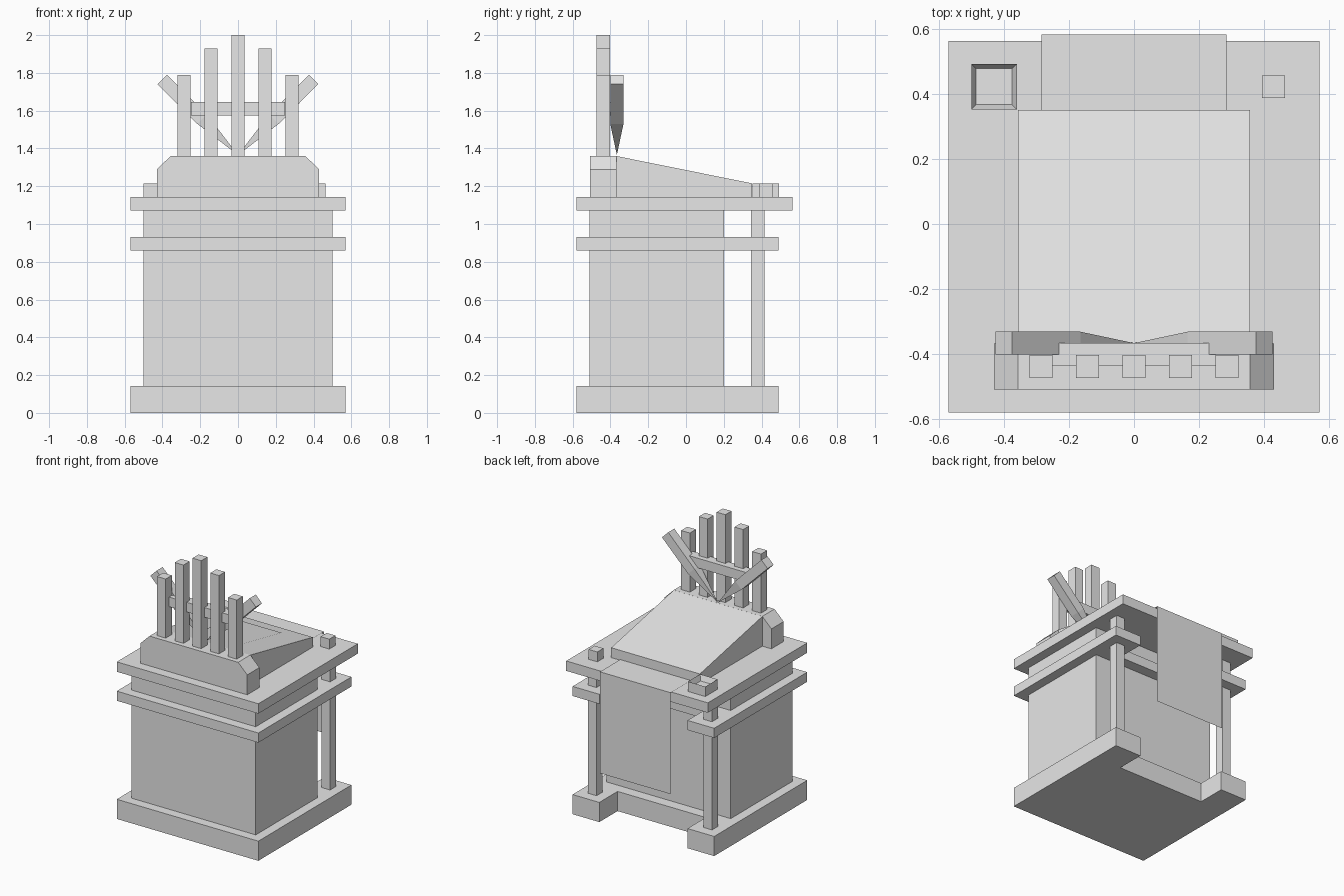
import bpy
import bmesh
from mathutils import Vector

cube = bpy.data.objects.get("Cube")
if cube:
    bpy.data.objects.remove(cube, do_unlink=True)

stone = bpy.data.materials.new("plain_grey")
stone.use_nodes = True
stone.diffuse_color = (0.8, 0.8, 0.8, 1)
stone.node_tree.nodes["Principled BSDF"].inputs["Base Color"].default_value = (0.8, 0.8, 0.8, 1)


def finish(name, bm):
    mesh = bpy.data.meshes.new(name)
    bm.to_mesh(mesh)
    bm.free()
    mesh.materials.append(stone)
    obj = bpy.data.objects.new(name, mesh)
    bpy.context.collection.objects.link(obj)
    return obj


def prism(name, profile, axis, lo, hi):
    """Extrude a 2D profile along one axis from lo to hi."""
    def place(a, b, c):
        return {"x": (c, a, b), "y": (a, c, b), "z": (a, b, c)}[axis]
    bm = bmesh.new()
    face = bm.faces.new([bm.verts.new(place(a, b, lo)) for a, b in profile])
    out = bmesh.ops.extrude_face_region(bm, geom=[face])
    verts = [g for g in out["geom"] if isinstance(g, bmesh.types.BMVert)]
    bmesh.ops.translate(bm, verts=verts, vec=Vector(place(0, 0, hi - lo)))
    bmesh.ops.recalc_face_normals(bm, faces=bm.faces)
    return finish(name, bm)


def box(name, x0, x1, y0, y1, z0, z1):
    return prism(name, [(x0, y0), (x1, y0), (x1, y1), (x0, y1)], "z", z0, z1)


def sheet(name, rows):
    """Thin single-sided strip spanning the given (half width, y, z) rows."""
    bm = bmesh.new()
    pairs = [[bm.verts.new((s * w, y, z)) for s in (-1, 1)] for w, y, z in rows]
    for a, b in zip(pairs, pairs[1:]):
        bm.faces.new((a[0], a[1], b[1], b[0]))
    return finish(name, bm)


# Plinth and upper ledge, notched at the back
W, F, B = 0.57, -0.58, 0.49
notched = [(-W, F), (W, F), (W, B), (0.355, B), (0.355, 0.28),
           (-0.355, 0.28), (-0.355, B), (-W, B)]
prism("base_plinth", notched, "z", 0, 0.143)
prism("middle_ledge", notched, "z", 0.86, 0.93)

# Main body and table top
box("body", -0.5, 0.5, -0.51, 0.20, 0.143, 1.071)
box("table_top", -W, W, F, 0.563, 1.071, 1.143)

# Rear posts
for side, x in (("right", -0.5), ("left", 0.43)):
    box(side + "_rear_post", x, x + 0.07, 0.345, 0.415, 0.143, 1.071)

# Sloped reading desk with a page on it
prism("sloped_desk", [(-0.37, 1.143), (0.35, 1.143), (0.35, 1.215), (-0.37, 1.36)],
      "x", -0.357, 0.357)
slope = (1.215 - 1.36) / 0.72
sheet("page", [(0.178, y, 1.363 + slope * (y + 0.37)) for y in (-0.243, 0.247)])

# Front crest with clipped corners
prism("front_crest", [(-0.43, 1.143), (0.43, 1.143), (0.43, 1.288), (0.357, 1.36),
                      (-0.357, 1.36), (-0.43, 1.288)], "y", -0.508, -0.368)

# Cloth draped over the back edge
sheet("hanging_cloth", [(0.285, 0.35, 1.148), (0.285, 0.583, 1.148), (0.285, 0.583, 0.41)])

# Small block and hollow tray on the rear corners
box("small_block", 0.394, 0.464, 0.387, 0.457, 1.143, 1.215)
tray = box("hollow_tray", -0.5, -0.36, 0.352, 0.492, 1.143, 1.215)
bm = bmesh.new()
bm.from_mesh(tray.data)
top = max(bm.faces, key=lambda f: f.calc_center_median().z)
bmesh.ops.inset_individual(bm, faces=[top], thickness=0.021, depth=-0.04)
bm.to_mesh(tray.data)
bm.free()

# Row of upright bars
for i, height in enumerate((1.79, 1.93, 2.0, 1.93, 1.79)):
    x = (i - 2) * 0.143
    box(f"upright_bar_{i + 1}", x - 0.035, x + 0.035, -0.473, -0.403, 1.36, height)
box("cross_bar", -0.25, 0.25, -0.436, -0.366, 1.575, 1.645)

# Pair of slanted arms that taper to a point
for side, s in (("right", -1), ("left", 1)):
    bm = bmesh.new()
    rings = []
    for d in (0.19, 0.4):
        rings.append([bm.verts.new((s * (d + k * 0.025), -0.366 + e * 0.035,
                                    1.365 + d - k * 0.025))
                      for k, e in ((-1, -1), (1, -1), (1, 1), (-1, 1))])
    tip = bm.verts.new((0, -0.366, 1.365))
    for i in range(4):
        j = (i + 1) % 4
        bm.faces.new((rings[0][i], rings[0][j], rings[1][j], rings[1][i]))
        bm.faces.new((tip, rings[0][j], rings[0][i]))
    bm.faces.new(rings[1])
    bmesh.ops.recalc_face_normals(bm, faces=bm.faces)
    finish(side + "_slanted_arm", bm)
